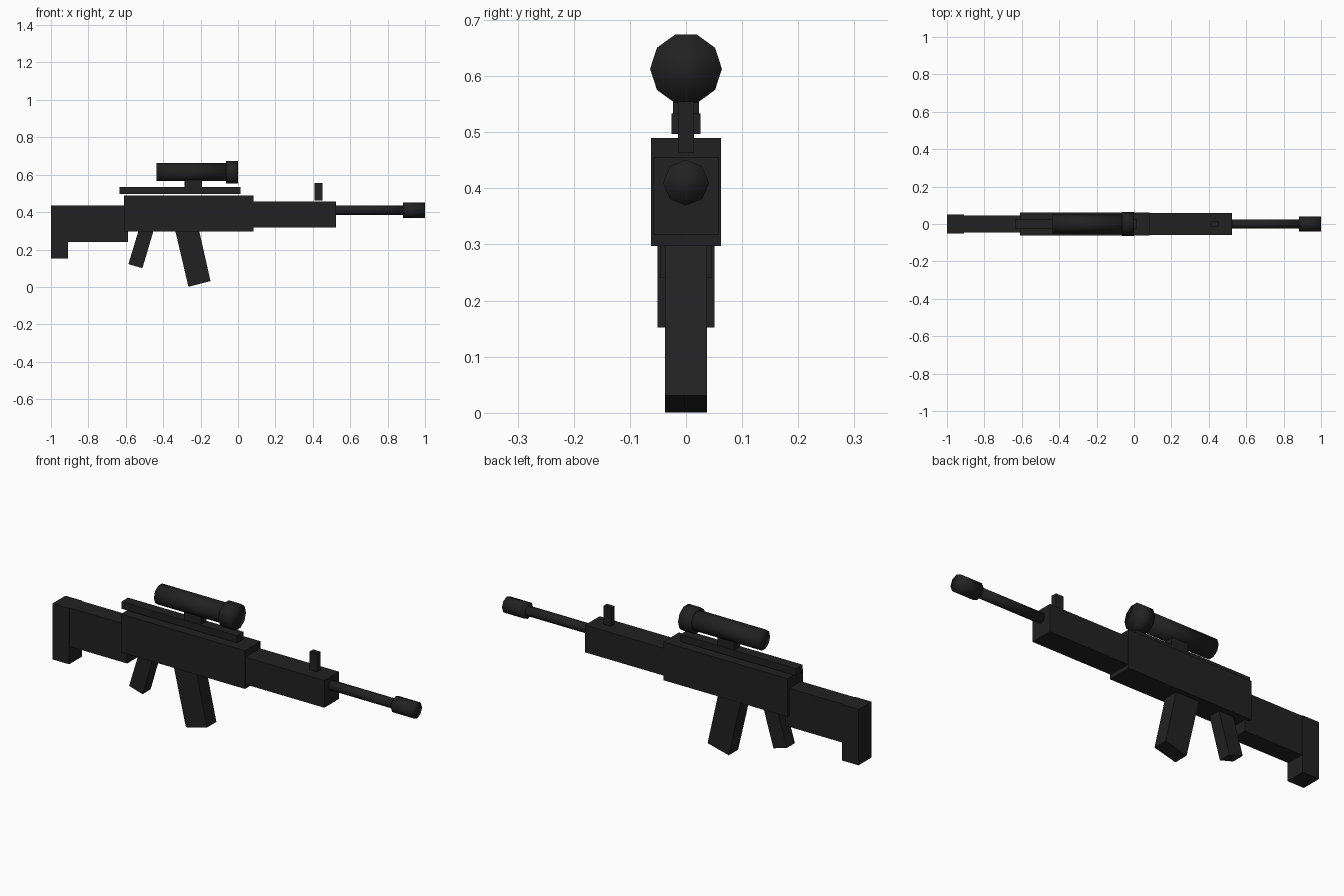
import bpy, math

if "Cube" in bpy.data.objects:
    bpy.data.objects.remove(bpy.data.objects["Cube"])

black = bpy.data.materials.new("matte_black")
black.diffuse_color = (0.0155, 0.0155, 0.0155, 1)
black.use_nodes = True
black.node_tree.nodes["Principled BSDF"].inputs["Base Color"].default_value = black.diffuse_color


def box(name, x0, x1, z0, z1, half_y):
    """Axis-aligned block spanning x0..x1, z0..z1."""
    bpy.ops.mesh.primitive_cube_add(size=1, location=((x0 + x1) / 2, 0, (z0 + z1) / 2))
    ob = bpy.context.object
    ob.name = name
    ob.scale = (x1 - x0, 2 * half_y, z1 - z0)
    bpy.ops.object.transform_apply(location=False, rotation=False, scale=True)
    ob.data.materials.append(black)
    return ob


def slanted(name, profile, half_y):
    """Four-cornered xz profile extruded across y."""
    n = len(profile)
    verts = [(x, y, z) for y in (-half_y, half_y) for x, z in profile]
    faces = [tuple(range(n)), tuple(range(2 * n - 1, n - 1, -1))]
    faces += [(i, i + n, (i + 1) % n + n, (i + 1) % n) for i in range(n)]
    me = bpy.data.meshes.new(name)
    me.from_pydata(verts, [], faces)
    me.materials.append(black)
    ob = bpy.data.objects.new(name, me)
    bpy.context.collection.objects.link(ob)
    return ob


def tube(name, x0, x1, z, radius, sides):
    """Capped cylinder lying along x, with a corner pointing to each side."""
    bpy.ops.mesh.primitive_cylinder_add(vertices=sides, radius=radius, depth=x1 - x0)
    ob = bpy.context.object
    ob.name = name
    me = ob.data
    for v in me.vertices:
        a, b, c = v.co
        v.co = (c, b, -a)
    # roll so that one corner lies on the y axis
    roll = math.pi / 2
    for v in me.vertices:
        y, w = v.co.y, v.co.z
        v.co.y = y * math.cos(roll) - w * math.sin(roll)
        v.co.z = y * math.sin(roll) + w * math.cos(roll)
    if sides % 4:
        for v in me.vertices:
            v.co.y, v.co.z = v.co.z, -v.co.y
    ob.location = ((x0 + x1) / 2, 0, z)
    me.materials.append(black)
    for p in me.polygons:
        p.use_smooth = True
    return ob


# Main body
box("receiver", -0.61, 0.083, 0.297, 0.49, 0.0625)
box("handguard", 0.06, 0.523, 0.318, 0.456, 0.058)
box("front_sight", 0.41, 0.452, 0.463, 0.555, 0.014)

# Shoulder stock
box("stock", -0.95, -0.587, 0.24, 0.435, 0.046)
box("butt_pad", -1.0, -0.908, 0.152, 0.435, 0.051)

# Magazine and grip, both leaning
slanted("magazine", [(-0.265, 0.001), (-0.147, 0.031), (-0.212, 0.32), (-0.34, 0.32)], 0.0375)
slanted("pistol_grip", [(-0.586, 0.122), (-0.511, 0.1), (-0.446, 0.32), (-0.526, 0.32)], 0.032)

# Barrel
tube("barrel", 0.51, 0.89, 0.41, 0.025, 8)
tube("muzzle", 0.882, 1.0, 0.41, 0.041, 8)

# Scope on its rail
box("rail", -0.633, 0.013, 0.497, 0.533, 0.026)
box("scope_mount", -0.285, -0.192, 0.525, 0.58, 0.023)
tube("scope_tube", -0.435, -0.06, 0.614, 0.05, 10)
tube("scope_lens_ring", -0.065, 0.0, 0.613, 0.064, 10)
